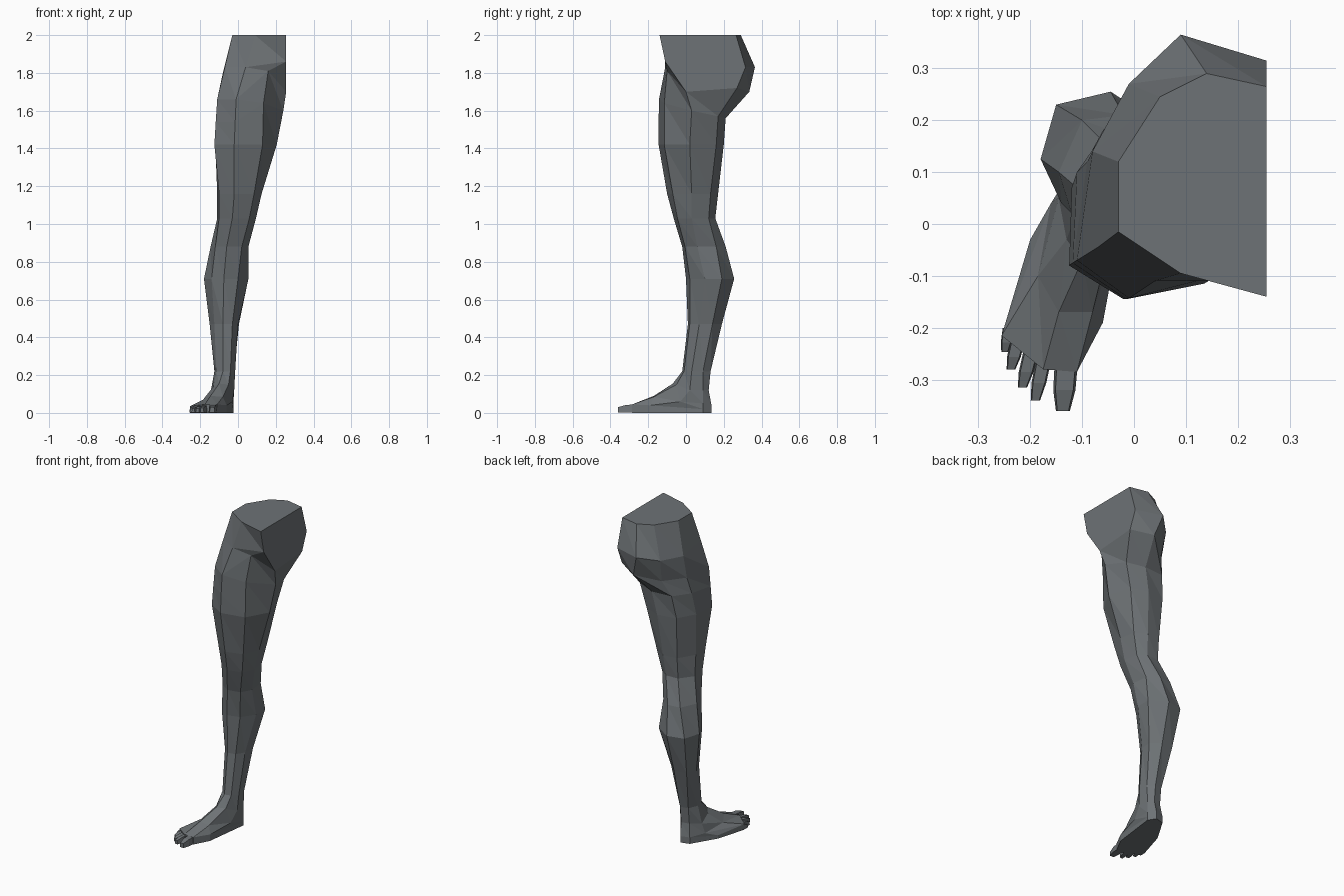
import bpy, bmesh
from mathutils import Vector

skin = bpy.data.materials.new("slate_grey")
skin.diffuse_color = (0.155, 0.17, 0.18, 1)


def loft(name, rings, cap_start=False, cap_end=False):
    """Join equal-sized rings of points with flat triangles."""
    bm = bmesh.new()
    vs = [[bm.verts.new(p) for p in ring] for ring in rings]
    n = len(rings[0])
    for a, b in zip(vs, vs[1:]):
        for i in range(n):
            j = (i + 1) % n
            bm.faces.new((a[i], a[j], b[j]))
            bm.faces.new((a[i], b[j], b[i]))
    if cap_start:
        bm.faces.new(vs[0])
    if cap_end:
        bm.faces.new(vs[-1])
    bmesh.ops.recalc_face_normals(bm, faces=bm.faces[:])
    me = bpy.data.meshes.new(name)
    bm.to_mesh(me)
    bm.free()
    me.materials.append(skin)
    ob = bpy.data.objects.new(name, me)
    bpy.context.collection.objects.link(ob)
    return ob


# Every ring runs: front-outer, front, front-inner, inner,
# back-inner, back, back-outer, outer.

# hip, cut flat at the top and along the body's middle
hip = [
    [(-.03, -.015, 2), (.09, -.095, 2), (.255, -.14, 2), (.255, .07, 2),
     (.255, .265, 2), (.14, .29, 2), (.05, .245, 2), (-.03, .12, 2)],
    [(-.07, -.045, 1.83), (.04, -.11, 1.83), (.255, -.11, 1.86), (.255, .07, 1.85),
     (.255, .315, 1.83), (.09, .365, 1.83), (-.01, .27, 1.8), (-.08, .14, 1.8)],
    [(-.11, -.07, 1.66), (-.01, -.143, 1.66), (.16, -.10, 1.81), (.255, 0, 1.70),
     (.255, .27, 1.72), (.13, .335, 1.70), (.0, .24, 1.66), (-.09, .12, 1.66)],
    [(-.118, -.075, 1.54), (-.015, -.145, 1.54), (.135, -.115, 1.64), (.24, .03, 1.60),
     (.20, .17, 1.57), (.09, .21, 1.56), (-.04, .2, 1.56), (-.11, .1, 1.56)],
]

# thigh, knee, calf and ankle: height -> ring outline
leg = {
    1.42: [(-.125, -.08), (-.02, -.145), (.13, -.115), (.205, .02),
           (.16, .16), (.06, .2), (-.06, .18), (-.12, .07)],
    1.16: [(-.10, -.05), (-.02, -.10), (.085, -.07), (.125, .03),
           (.11, .13), (.04, .17), (-.05, .16), (-.11, .06)],
    1.03: [(-.10, -.02), (-.03, -.065), (.06, -.045), (.095, .03),
           (.08, .12), (.03, .155), (-.05, .15), (-.11, .07)],
    0.88: [(-.12, .02), (-.06, -.02), (.02, -.005), (.055, .06),
           (.045, .16), (-.02, .21), (-.10, .2), (-.145, .1)],
    0.71: [(-.14, .04), (-.075, 0), (0, .02), (.055, .1),
           (.055, .19), (-.045, .255), (-.15, .23), (-.18, .125)],
    0.47: [(-.125, .05), (-.08, .01), (-.03, .02), (0, .07),
           (.005, .14), (-.05, .19), (-.13, .18), (-.15, .11)],
    0.22: [(-.115, .01), (-.08, -.02), (-.04, -.01), (-.015, .03),
           (-.02, .09), (-.05, .13), (-.10, .12), (-.125, .06)],
}
leg_rings = [[(x, y, z) for x, y in ring] for z, ring in leg.items()]
loft("leg", hip + leg_rings, cap_start=True)

# foot: instep, arch, ball, then the flat sole
foot = [
    [(-.13, -.03, .14), (-.10, -.07, .155), (-.05, -.05, .15), (-.02, .02, .12),
     (-.025, .09, .12), (-.05, .12, .12), (-.10, .11, .12), (-.145, .05, .11)],
    [(-.185, -.10, .07), (-.145, -.17, .09), (-.08, -.17, .085), (-.03, -.03, .06),
     (-.025, .09, .05), (-.055, .135, .04), (-.11, .12, .04), (-.16, .04, .05)],
    [(-.255, -.215, .035), (-.175, -.28, .045), (-.11, -.285, .045), (-.06, -.19, .04),
     (-.025, .09, .02), (-.055, .135, .02), (-.11, .12, .02), (-.2, -.03, .02)],
]
sole = [(x, y, 0) for x, y, z in foot[-1]]
loft("foot", leg_rings[-1:] + foot + [sole], cap_end=True)


# toes: tapered blocks from the ball of the foot
def toe(name, base, tip, width, height):
    base, tip = Vector(base), Vector(tip)
    rings = []
    for t, wide, tall in ((0, 1, 1), (.6, .95, .9), (1, .6, .65)):
        c = base.lerp(tip, t)
        w, h = width * wide / 2, height * tall
        rings.append([(c.x - w, c.y, .003), (c.x + w, c.y, .003),
                      (c.x + w * .8, c.y, h), (c.x - w * .8, c.y, h)])
    loft(name, rings, True, True)


toe("little_toe", (-.242, -.20), (-.249, -.247), .022, .03)
toe("fourth_toe", (-.223, -.22), (-.237, -.28), .028, .034)
toe("middle_toe", (-.197, -.24), (-.215, -.315), .03, .037)
toe("second_toe", (-.173, -.255), (-.19, -.34), .03, .04)
toe("big_toe", (-.13, -.26), (-.137, -.36), .045, .046)
